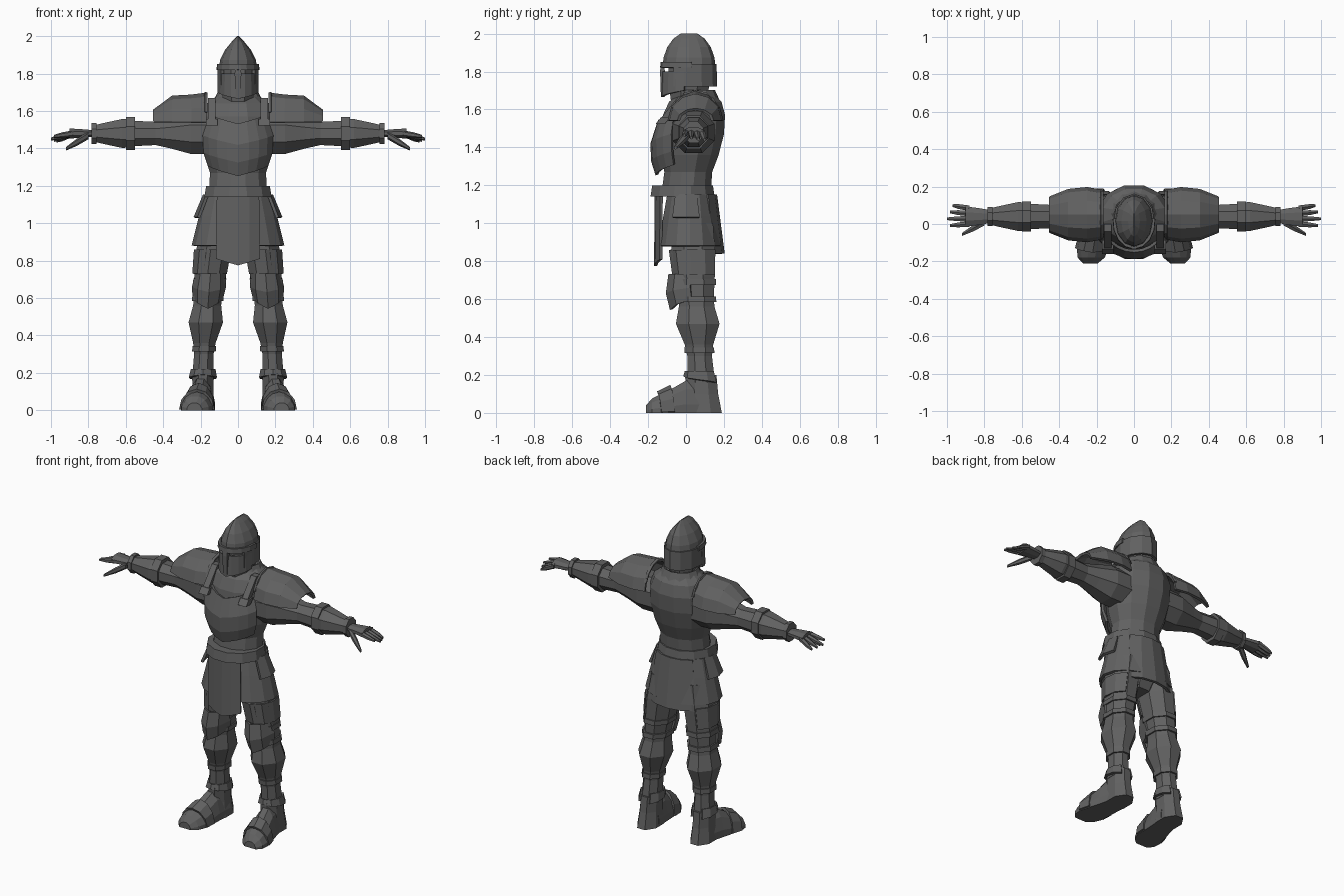
import bpy, bmesh, math

if "Cube" in bpy.data.objects:
    bpy.data.objects.remove(bpy.data.objects["Cube"], do_unlink=True)

steel = bpy.data.materials.new("dark_steel")
steel.use_nodes = True
steel.diffuse_color = (.12, .12, .12, 1)
shader = next(node for node in steel.node_tree.nodes if node.type == "BSDF_PRINCIPLED")
shader.inputs["Base Color"].default_value = steel.diffuse_color


def skin(name, rings, closed, thickness=0):
    """Join rows of points with flat faces; closed rows get end caps."""
    bm = bmesh.new()
    rows = [[bm.verts.new(point) for point in ring] for ring in rings]
    count = len(rows[0])
    for lower, upper in zip(rows, rows[1:]):
        for i in range(count if closed else count - 1):
            j = (i + 1) % count
            bm.faces.new((lower[i], lower[j], upper[j], upper[i]))
    if closed:
        bm.faces.new(rows[0])
        bm.faces.new(rows[-1])
    bmesh.ops.recalc_face_normals(bm, faces=bm.faces)
    mesh = bpy.data.meshes.new(name)
    bm.to_mesh(mesh)
    bm.free()
    mesh.materials.append(steel)
    obj = bpy.data.objects.new(name, mesh)
    bpy.context.collection.objects.link(obj)
    if thickness:
        solid = obj.modifiers.new("thickness", "SOLIDIFY")
        solid.thickness, solid.offset = thickness, 0


def section(axis, centre, row, aspect, angles, droops, scale, side):
    """One elliptical row of points; a row is a position and one or two radii."""
    position, width, *depth = row
    depth = depth[0] if depth else width * aspect
    cu, cv = centre(position)
    ring = []
    for angle, droop in zip(angles, droops):
        p = position - droop
        u = cu + scale * width * math.cos(angle)
        v = cv + scale * depth * math.sin(angle)
        x, y, z = {"x": (p, u, v), "y": (u, p, v), "z": (u, v, p)}[axis]
        ring.append((side * x, y, max(z, 0)))
    return ring


def tube(name, axis, centre, rows, sides=8, side=1, aspect=1.0, turn=.5):
    """Closed faceted tube whose centre follows a function of position."""
    angles = [math.tau * (i + turn) / sides for i in range(sides)]
    scale = 1 / math.cos(math.pi / sides) if turn else 1
    skin(name, [section(axis, centre, row, aspect, angles, [0] * sides, scale, side)
                for row in rows], True)


def band(name, axis, centre, position, width, radius, sides=8, side=1, aspect=1.0):
    ends = [(position + offset, radius) for offset in (width / 2, -width / 2)]
    tube(name, axis, centre, ends, sides, side, aspect)


def plate(name, axis, centre, facing, half, rows, segments=6, side=1, aspect=1.0,
          first_droop=0, last_droop=0):
    """Curved sheet whose middle droops into a point along its edges."""
    steps = [2 * i / segments - 1 for i in range(segments + 1)]
    angles = [math.radians(facing + half * t) for t in steps]
    rings = []
    for i, row in enumerate(rows):
        blend = i / (len(rows) - 1)
        droop = first_droop + blend * (last_droop - first_droop)
        droops = [droop * (1 - abs(t)) for t in steps]
        rings.append(section(axis, centre, row, aspect, angles, droops, 1, side))
    skin(name, rings, False, .016)


def midline(y):
    return lambda z: (0, y)


def spine(z):
    return 0, .1 * z - .115


def arm(x):
    return .04, 1.48


def shoulder(x):
    return .05, 1.54


def leg(z):
    return .19 - .08 * z * z, .09 - .06 * z


def foot(y):
    return .2 - .16 * y, 0


def strap(z):
    return .14, .8 * z - 1.355


def thumb(x):
    return .45 - .55 * x, 1.95 - .6 * x


FRONT, BACK, OUTWARD, UP = -90, 90, 0, 90

# Helmet: ridged dome, brow, neck guard, pointed face guard and nose guard
helmet = midline(.016)
dome = [(1.82 + .18 * t, .004 + .1 * (1 - t * t), .14 * math.sqrt(1 - .9 * t * t))
        for t in (0, .3, .6, .85, 1)]
tube("helmet_dome", "z", helmet, dome, sides=12, turn=0)
tube("head", "z", helmet, [(1.65, .08), (1.74, .09), (1.84, .09)], aspect=1.2)
plate("helmet_brow", "z", helmet, FRONT, 95, [(1.85, .105), (1.82, .107)], 8, aspect=1.35)
plate("neck_guard", "z", helmet, BACK, 125, [(1.84, .102), (1.72, .103)], 8, aspect=1.35)
plate("face_guard", "z", helmet, FRONT, 80, [(1.8, .1), (1.7, .103)], 8, aspect=1.35,
      last_droop=.035)
tube("nose_guard", "z", midline(-.124), [(1.67, .012), (1.8, .018), (1.85, .012)],
     sides=4, aspect=.7)

# Torso, collar, breastplate and belt
tube("torso", "z", spine, [(1.15, .155), (1.27, .15), (1.36, .18), (1.47, .2),
     (1.57, .195), (1.64, .165), (1.69, .1)], sides=12, aspect=.84)
plate("collar", "z", midline(.055), BACK, 150, [(1.64, .13), (1.7, .1)], 10, aspect=.9)
plate("breastplate", "z", midline(0), FRONT, 66,
      [(1.58, .16), (1.47, .2), (1.38, .195), (1.31, .17)], 8, aspect=.9,
      first_droop=.05, last_droop=.055)
tube("belt", "z", midline(-.018), [(1.14, .18), (1.2, .17)], sides=12, aspect=.94)
tube("pelvis", "z", midline(.02), [(.84, .09), (.95, .15), (1.15, .15)], aspect=.8)

# Armour skirt: front and back flaps
plate("front_flap", "z", midline(-.05), FRONT, 42, [(1.15, .165), (.81, .17)], 4,
      aspect=.65, last_droop=.035)
plate("back_flap", "z", midline(.02), BACK, 48, [(1.15, .17), (.84, .22)], 4, aspect=.8)

for side, prefix in ((1, "left_"), (-1, "right_")):
    # Hip plates
    plate(prefix + "hip_plate", "z", midline(.02), OUTWARD, 70,
          [(1.15, .17), (1.04, .2), (.88, .24)], 6, side, aspect=.7)
    plate(prefix + "upper_hip_plate", "z", midline(0), OUTWARD, 24,
          [(1.15, .18), (1.03, .23)], 2, side, aspect=.75)

    # Breastplate strap and buckle
    tube(prefix + "shoulder_strap", "z", strap, [(1.53, .02), (1.67, .02)], 4, side)
    band(prefix + "strap_buckle", "z", strap, 1.54, .035, .03, 4, side, aspect=.8)

    # Shoulder guard with a raised inner rim
    plate(prefix + "shoulder_guard", "x", shoulder, UP, 90,
          [(.17, .125, .15), (.25, .14, .14), (.35, .13, .135), (.45, .09, .06)], 6, side)
    plate(prefix + "shoulder_guard_rim", "x", shoulder, UP, 70,
          [(.165, .125), (.18, .13)], 6, side, aspect=1.2)

    # Arm with cuffs
    tube(prefix + "upper_arm", "x", arm, [(.14, .11), (.25, .11), (.36, .08),
         (.44, .062), (.56, .068)], 8, side)
    tube(prefix + "forearm", "x", arm, [(.55, .074), (.62, .077), (.7, .06), (.77, .044)],
         8, side)
    band(prefix + "elbow_cuff", "x", arm, .575, .05, .08, 8, side, aspect=1.1)
    band(prefix + "wrist_cuff", "x", arm, .77, .026, .052, 8, side, aspect=1.1)

    # Hand with spread, curled fingers
    tube(prefix + "palm", "x", arm, [(.77, .035), (.83, .045), (.9, .054)], 8, side,
         aspect=.5)
    for i, label in enumerate(("index", "middle", "ring", "little")):
        tip = 1 - .015 * abs(i - 1)

        def finger(x):
            reach = x - .88
            return .028 * i + .08 * (i - 1) * reach, 1.48 - (.15 + .1 * i) * reach

        tube(prefix + label + "_finger", "x", finger,
             [(.88, .015), (.94, .013), (tip, .007)], 6, side)
    tube(prefix + "thumb", "x", thumb, [(.8, .018), (.86, .017), (.92, .008)], 6, side)

    # Thigh, shin, guards and straps
    tube(prefix + "thigh", "z", leg, [(1, .09), (.84, .092), (.72, .084), (.58, .072)],
         8, side, aspect=1.25)
    plate(prefix + "thigh_guard", "z", leg, -45, 110, [(.86, .098), (.73, .09)],
          6, side, aspect=1.25)
    tube(prefix + "shin", "z", leg, [(.62, .074), (.56, .075), (.47, .092), (.36, .06),
         (.3, .052), (.16, .058)], 8, side, aspect=1.25)
    for label, height, radius in (("upper_knee", .69, .088), ("lower_knee", .6, .084),
                                  ("shin", .33, .063)):
        band(prefix + label + "_strap", "z", leg, height, .03, radius, 8, side, aspect=1.25)
    plate(prefix + "knee_guard", "z", leg, FRONT, 80, [(.73, .075), (.66, .085), (.6, .075)],
          4, side, aspect=1.75, last_droop=.055)

    # Boot: heel, ankle guard, instep and outward toe
    tube(prefix + "boot_heel", "z", leg, [(0, .066), (.1, .057), (.2, .055)], 8, side,
         aspect=1.5)
    plate(prefix + "ankle_guard", "z", leg, FRONT, 150, [(.22, .06), (.16, .07)], 8, side,
          aspect=1.25, last_droop=-.03)
    tube(prefix + "boot_foot", "y", foot, [(.1, .06, .17), (0, .07, .17), (-.07, .078, .13),
         (-.13, .085, .1), (-.18, .072, .075), (-.21, .04, .04)], 12, side)
    plate(prefix + "toe_guard", "y", foot, UP, 88, [(-.06, .08, .14), (-.13, .087, .106)],
          6, side, first_droop=.02, last_droop=.02)
